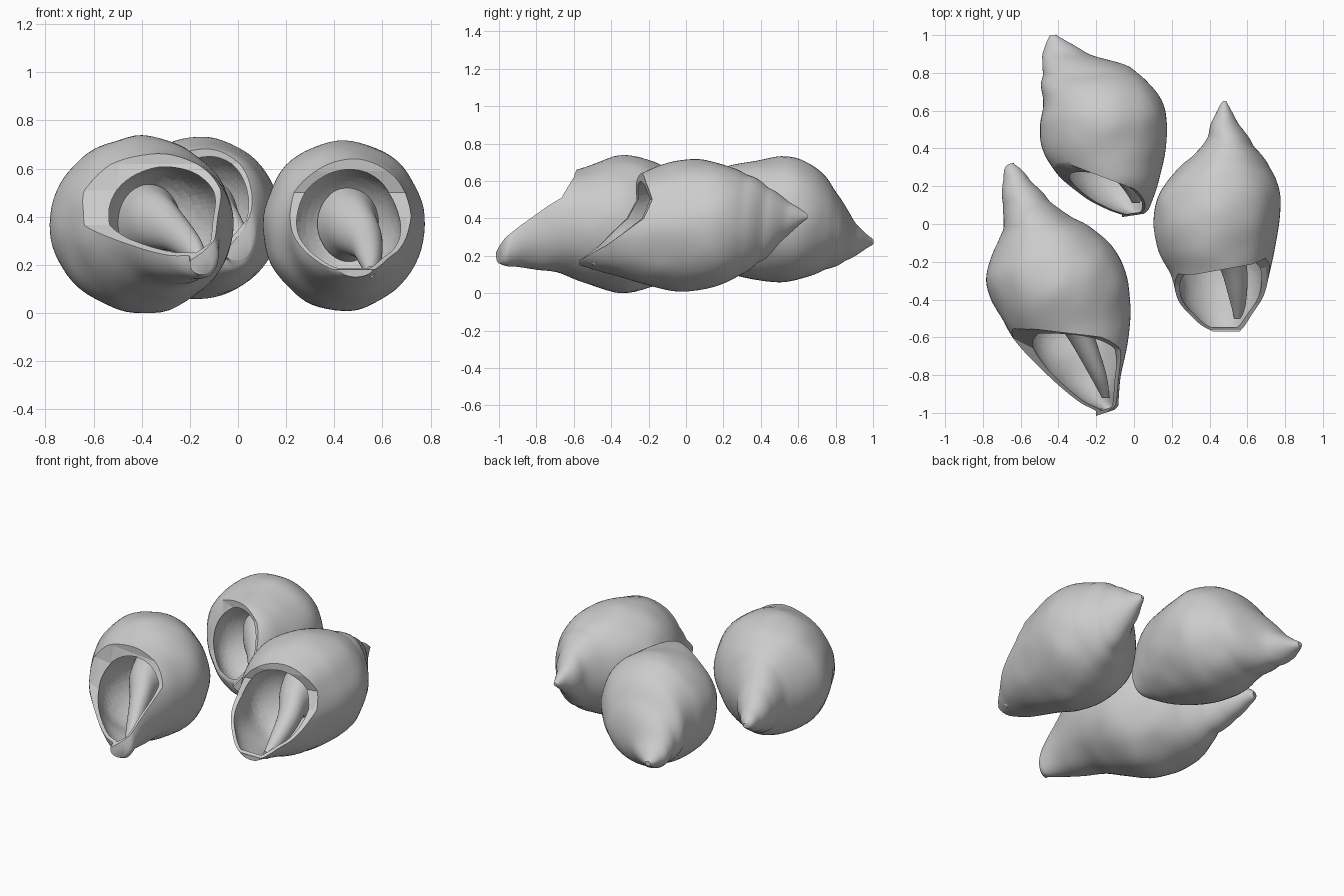
import bpy, bmesh, math
from mathutils import Vector, noise

if "Cube" in bpy.data.objects:
    bpy.data.objects.remove(bpy.data.objects["Cube"], do_unlink=True)

shell_grey = bpy.data.materials.new("shell_grey")
shell_grey.use_nodes = True
GREY = (0.6, 0.6, 0.6, 1)
shell_grey.diffuse_color = GREY
shell_grey.node_tree.nodes["Principled BSDF"].inputs["Base Color"].default_value = GREY
SIDES = 64


def spline(rows, steps):
    """Smooth rows of numbers with a Catmull-Rom spline."""
    out = []
    for i in range(len(rows) - 1):
        a, b, c, d = (rows[max(i - 1, 0)], rows[i], rows[i + 1], rows[min(i + 2, len(rows) - 1)])
        for s in range(steps):
            t = s / steps
            out.append([q + t * (r - p) / 2 + t * t * (p - 2.5 * q + 2 * r - d_ / 2)
                        + t ** 3 * (1.5 * (q - r) + (d_ - p) / 2)
                        for p, q, r, d_ in zip(a, b, c, d)])
    return out + [list(rows[-1])]


def outline_at(rows, y, col):
    """Outline value at a given y."""
    for a, b in zip(rows, rows[1:]):
        if y <= b[0]:
            t = max(0, (y - a[0]) / (b[0] - a[0]))
            return a[col] + t * (b[col] - a[col])
    return rows[-1][col]


def loft(rings):
    """Closed skin over rings of points."""
    bm = bmesh.new()
    loops = [[bm.verts.new(p) for p in ring] for ring in rings]
    n = len(loops[0])
    for lo, hi in zip(loops, loops[1:]):
        for i in range(n):
            j = (i + 1) % n
            bm.faces.new((lo[i], lo[j], hi[j], hi[i]))
    bm.faces.new(loops[0])
    bm.faces.new(loops[-1])
    bmesh.ops.recalc_face_normals(bm, faces=bm.faces)
    return bm


def ring(y, left, right, low, high, inset=0, yaw=0, groove=0, phase=0):
    """Oval section, square to the shell's axis; groove winds a spiral seam."""
    cx, cz = (left + right) / 2, (low + high) / 2
    rx, rz = max((right - left) / 2 - inset, 0.006), max((high - low) / 2 - inset, 0.006)
    pts = []
    for i in range(SIDES):
        a = math.tau * i / SIDES
        k = 1 - groove * (0.5 + 0.5 * math.cos(phase + a)) ** 2
        p = Vector((cx + rx * math.cos(a), y, cz + rz * math.sin(a)))
        k += 0.022 * noise.noise(p * 7)
        dx = rx * k * math.cos(a)
        pts.append((cx + dx, y + yaw * dx, cz + rz * k * math.sin(a)))
    return pts


def make_object(name, bm):
    mesh = bpy.data.meshes.new(name)
    bm.to_mesh(mesh)
    bm.free()
    mesh.materials.append(shell_grey)
    obj = bpy.data.objects.new(name, mesh)
    bpy.context.collection.objects.link(obj)
    return obj


def smooth(obj):
    bpy.ops.object.select_all(action="DESELECT")
    obj.select_set(True)
    bpy.context.view_layer.objects.active = obj
    bpy.ops.object.shade_smooth_by_angle(angle=math.radians(40))


def carve(body, bm):
    """Cut a closed shape out of the body."""
    cutter = make_object("cutter", bm)
    cutter.hide_render = True
    smooth(body)
    mod = body.modifiers.new("carve", "BOOLEAN")
    mod.operation, mod.solver, mod.object = "DIFFERENCE", "EXACT", cutter
    bpy.ops.object.modifier_apply(modifier=mod.name)
    bpy.data.objects.remove(cutter, do_unlink=True)


def shell(name, sections, yaw, lip, pivot, depth, column):
    raw = spline(sections, 6)
    back, front = raw[-1][0], raw[0][0]
    spire = back - 0.33 * (back - front)

    # Turn the sections square to the axis while keeping the outline
    rows = []
    for y, left, right, low, high in raw:
        lean = yaw * (right - left) / 2
        rows.append((y, outline_at(raw, y - lean, 1), outline_at(raw, y + lean, 2), low, high))

    # Outer skin
    rings = []
    for r in rows:
        s = max(0, min(1, (r[0] - spire) / 0.15))
        rings.append(ring(*r, yaw=yaw, groove=0.05 * s, phase=math.tau * (back - r[0]) / 0.12))
    body = make_object(name, loft(rings))

    # Mouth: lip profile swept across, each point skewed sideways
    top, tip = lip[0], lip[-1]
    outline = [(top[0], 1, top[2])] + lip + [(-1.8, tip[1], 0), (-1.8, 1, 0)]
    carve(body, loft([[(x / 10, y + skew * (x / 10 - pivot), z) for y, z, skew in outline]
                      for x in range(-9, 10)]))

    # Hollow inside the mouth
    hollow = []
    for r in rows:
        t = (r[0] - front) / depth
        if 0.03 < t < 1:
            hollow.append(ring(*r, inset=0.022 + 0.25 * t ** 4, yaw=yaw))
    carve(body, loft(hollow))
    smooth(body)

    # Inner column, flaring into the previous whorl
    smooth(make_object(name + "_inner_column", loft(
        [ring(y, x - r, x + r, z - 1.2 * r, z + 1.2 * r) for x, y, z, r in spline(column, 8)])))


# Section rows: y, left, right, low, high.  Lip rows: y, z, skew.  Column rows: x, y, z, radius.
shell("left_shell", [
    (-1.0, -.20, -.12, .16, .25), (-.96, -.29, -.085, .145, .36), (-.9, -.375, -.08, .14, .48),
    (-.8, -.485, -.07, .125, .59), (-.68, -.59, -.045, .11, .635), (-.55, -.68, -.025, .06, .67),
    (-.35, -.775, -.02, .0, .735), (-.2, -.76, -.06, .03, .71), (-.1, -.715, -.13, .06, .66),
    (0, -.69, -.24, .11, .59), (.1, -.70, -.40, .17, .50), (.22, -.695, -.53, .24, .41),
    (.29, -.685, -.595, .285, .365), (.32, -.665, -.635, .305, .335)], .33,
    [(-.59, .62, -.12), (-.63, .51, -.2), (-.8, .365, -.5), (-.9, .29, -.5), (-1.0, .21, -.5)],
    -.25, .70,
    [(-.15, -.92, .2, .02), (-.19, -.8, .27, .045), (-.27, -.62, .34, .07),
     (-.34, -.48, .38, .1), (-.37, -.36, .38, .13)])

shell("back_shell", [
    (.045, -.07, .04, .22, .32), (.07, -.16, .07, .18, .48), (.12, -.26, .095, .15, .59),
    (.2, -.35, .125, .115, .665), (.3, -.435, .15, .085, .695), (.4, -.49, .165, .07, .715),
    (.53, -.5, .175, .06, .73), (.63, -.485, .155, .08, .71), (.74, -.495, .085, .12, .63),
    (.84, -.485, -.03, .16, .48), (.905, -.485, -.23, .2, .38), (.96, -.465, -.34, .235, .32),
    (1.0, -.445, -.41, .26, .29)], .15,
    [(.235, .62, -.38), (.18, .48, -.4), (.12, .35, -.45), (.07, .25, -.45)], -.13, .45,
    [(.01, .11, .26, .02), (0, .17, .3, .045), (-.05, .26, .36, .07),
     (-.1, .34, .39, .1), (-.13, .42, .4, .13)])

shell("right_shell", [
    (-.57, .42, .56, .15, .22), (-.54, .345, .605, .14, .36), (-.48, .285, .64, .12, .48),
    (-.4, .23, .685, .10, .57), (-.27, .195, .715, .06, .63), (-.135, .127, .74, .025, .685),
    (.01, .105, .765, .01, .715), (.16, .13, .775, .035, .70), (.3, .24, .72, .1, .655),
    (.42, .365, .635, .18, .59), (.54, .41, .55, .305, .5), (.62, .45, .505, .375, .445),
    (.65, .47, .49, .4, .42)], 0,
    [(-.25, .59, .18), (-.23, .5, .18), (-.28, .4, .18), (-.45, .255, .1), (-.56, .18, 0)],
    .42, .60,
    [(.55, -.5, .17, .02), (.55, -.4, .22, .045), (.53, -.25, .3, .07),
     (.48, -.12, .36, .1), (.46, -.02, .37, .13)])
